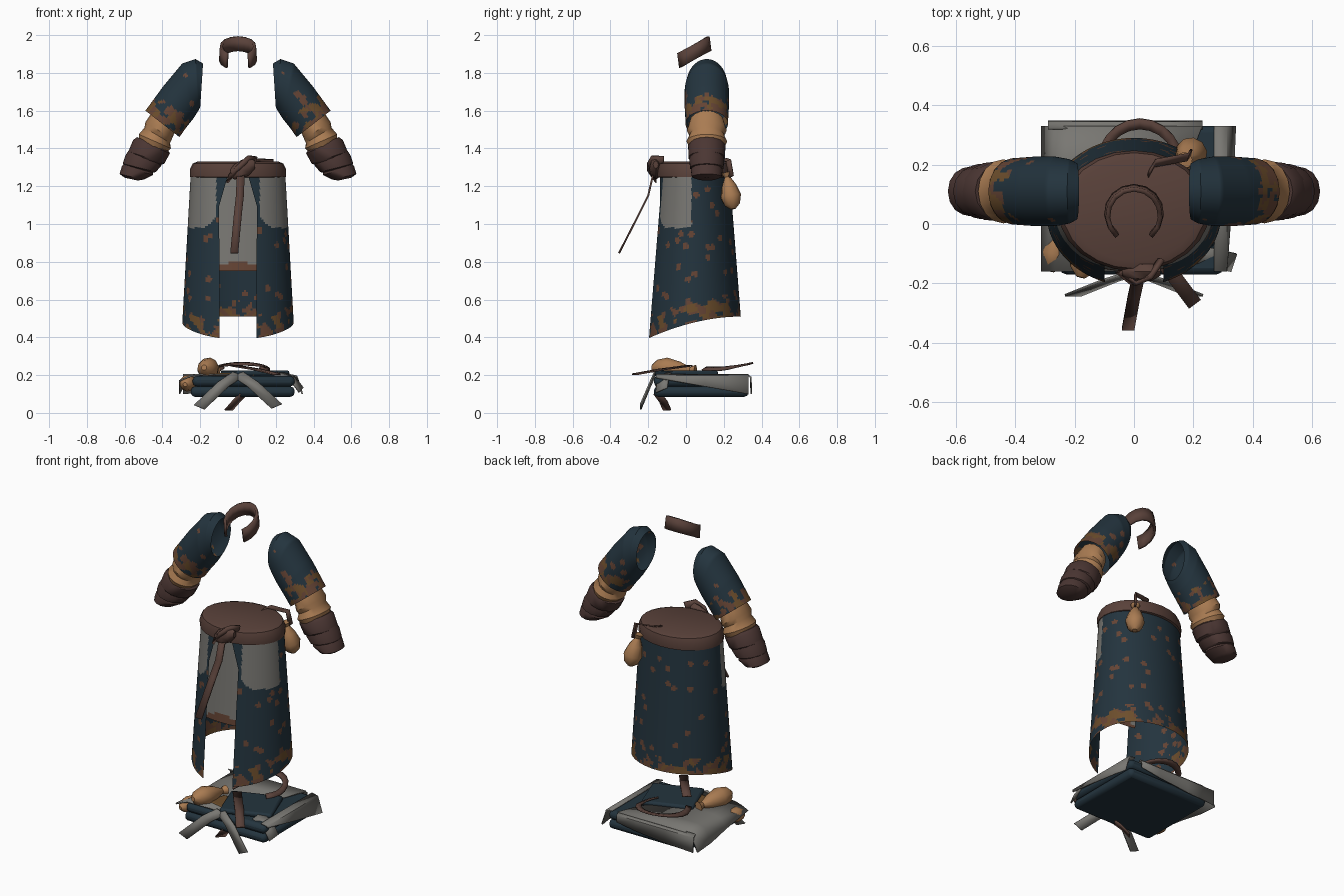
import bpy, math, random
from mathutils import Vector as V, noise

if "Cube" in bpy.data.objects:
    bpy.data.objects.remove(bpy.data.objects["Cube"])

random.seed(4)
COLOURS = {
    "navy_cloth": (0.017, 0.034, 0.048), "grey_linen": (0.19, 0.185, 0.17),
    "tan_leather": (0.40, 0.20, 0.085), "brown_leather": (0.10, 0.053, 0.042),
    "dark_bracer": (0.070, 0.037, 0.033), "ochre_stain": (0.15, 0.075, 0.025),
    "rust_stain": (0.13, 0.058, 0.035),
}
MATS = list(COLOURS)
for n, c in COLOURS.items():
    bpy.data.materials.new(n).diffuse_color = (*c, 1)
NAVY, GREY, TAN, BROWN, BRACER, OCHRE, RUST = range(7)


def make(name, verts, faces, mat=NAVY, rule=None, thick=0):
    me = bpy.data.meshes.new(name)
    me.from_pydata([tuple(v) for v in verts], [], faces)
    for m in MATS:
        me.materials.append(bpy.data.materials[m])
    for p in me.polygons:
        p.material_index = rule(p.center) if rule else mat
    ob = bpy.data.objects.new(name, me)
    bpy.context.collection.objects.link(ob)
    if thick:
        s = ob.modifiers.new("thickness", "SOLIDIFY")
        s.thickness, s.offset = thick, 0
    return ob


def grid(name, rows, closed=False, caps=False, **kw):
    """Skin a list of equally long point rows."""
    n = len(rows[0])
    faces = [(r * n + i, r * n + (i + 1) % n, (r + 1) * n + (i + 1) % n, (r + 1) * n + i)
             for r in range(len(rows) - 1) for i in range(n if closed else n - 1)]
    if caps:
        faces += [tuple(reversed(range(n))), tuple(range((len(rows) - 1) * n, len(rows) * n))]
    return make(name, [p for r in rows for p in r], faces, **kw)


def loft(name, rings, n=14, steps=1, **kw):
    """Rings are (centre, axis u, axis v); steps subdivides between rings."""
    rows = []
    rings = [tuple(V(a) for a in r) for r in rings]
    for k in range((len(rings) - 1) * steps + 1):
        i = min(k // steps, len(rings) - 2)
        t = k / steps - i
        c, u, v = (a.lerp(b, t) for a, b in zip(rings[i], rings[i + 1]))
        rows.append([c + u * math.cos(a) + v * math.sin(a)
                     for a in (2 * math.pi * j / n for j in range(n))])
    return grid(name, rows, closed=True, **kw)


def ribbon(name, pts, side, mat, thick=0.008):
    s = V(side)
    return grid(name, [[V(p) - s, V(p) + s] for p in pts], mat=mat, thick=thick)


def slab(name, x0, x1, y0, y1, z0, z1, mat, bevel=0.02, turn=0, rule=None):
    cx, cy = (x0 + x1) / 2, (y0 + y1) / 2
    ca, sa = math.cos(turn), math.sin(turn)
    rows = [[(cx + (x - cx) * ca - (y - cy) * sa, cy + (x - cx) * sa + (y - cy) * ca, z)
             for x, y in ((x0, y0), (x1, y0), (x1, y1), (x0, y1))] for z in (z0, z1)]
    ob = grid(name, rows, closed=True, caps=True, mat=mat, rule=rule)
    b = ob.modifiers.new("soft_folds", "BEVEL")
    b.width, b.segments = bevel, 2
    return ob


# Stain patterns: dense blotches close to a hem, scattered spots above it
def stain(c, hem, seed):
    a = noise.noise(c * 17 + V((seed, 0, 0)))
    b = noise.noise(c * 21 + V((0, seed + 9, 0)))
    if hem < 0.1 and a > -0.12 + hem * 4:
        return OCHRE if b > -0.05 else RUST
    if hem < 0.12 and b > 0.12 + hem * 2:
        return RUST
    return NAVY


# Skirt: open in front, hem lower in front, pale hip panels
def skirt_point(side, h, t):
    th0 = math.asin((0.05 + 0.05 * min(1, h * 5)) / (0.25 + 0.05 * h))
    th = th0 + (2 * math.pi - 2 * th0) * t
    hem = 0.51 - 0.12 * ((1 + math.cos(th)) / 2) ** 1.9
    a, b = 0.25 + 0.045 * h, 0.185 + 0.065 * h
    return V((a * math.sin(th), 0.045 - 0.005 * h - b * math.cos(th), 1.27 + (hem - 1.27) * h))


spots = [skirt_point(0, random.uniform(0.1, 0.85), random.random()) for _ in range(60)]


def skirt_rule(c):
    ax = abs(c.x)
    low = 0.98 + 5 * max(0, 0.19 - ax) ** 1.7 + 40 * max(0, c.y + 0.01) ** 2.4
    if ax > 0.115 and c.y < 0.03 and c.z > low:
        return GREY
    f = max(0, min(1, (0.24 - c.y) / 0.44))
    m = stain(c, c.z - 0.51 + 0.12 * f ** 1.9, 3)
    if m == NAVY and any((c - s).length < 0.017 for s in spots):
        return RUST
    return m


grid("skirt", [[skirt_point(0, h / 70, i / 150) for i in range(151)] for h in range(71)],
     rule=skirt_rule)

# Pale underskirt panel seen through the front opening, with stained tip
grid("underskirt_panel",
     [[(x / 100, -0.125 - 0.035 * h / 30 + 0.9 * (x / 100) ** 2, 1.27 - 0.52 * h / 30)
       for x in range(-13, 14)] for h in range(31)],
     rule=lambda c: RUST if c.z < 0.81 - 0.35 * abs(c.x) else GREY)

# Belt with closed top
loft("belt", [((0, 0.045, z), (a, 0, 0), (0, b, 0)) for z, a, b in
              ((1.245, 0.245, 0.185), (1.25, 0.255, 0.2), (1.29, 0.255, 0.203),
               (1.32, 0.24, 0.195), (1.33, 0.215, 0.17))], n=24, caps=True, mat=BROWN)

# Belt knot, loops and hanging tail
loft("belt_knot", [((0.02 + x, -0.16, 1.29 + x * 0.35), (0, s * 0.7, 0), (0, 0, s)) for x, s in
                   ((-0.06, 0.02), (-0.04, 0.04), (0, 0.05), (0.04, 0.045), (0.07, 0.02))],
     n=8, caps=True, mat=BROWN)
ribbon("belt_loop", [(-0.05, -0.16, 1.24), (0.0, -0.2, 1.30), (0.05, -0.18, 1.34),
                     (0.09, -0.12, 1.335)], (0.008, 0, 0.022), BROWN, 0.015)
ribbon("belt_tail", [(0.015, -0.17, 1.28), (0.01, -0.2, 1.15), (0, -0.245, 1.06),
                     (-0.02, -0.355, 0.845)], (0.021, 0, 0), BROWN, 0.01)

# Collar: raised band, open at the front
collar = []
for i in range(13):
    a = math.radians(-140 + 280 * i / 12)
    x, y = 0.093 * math.sin(a), 0.037 + 0.09 * math.cos(a)
    collar.append([(x, y, 1.845 + 0.56 * y), (x * 0.95, y - 0.01, 1.922 + 0.56 * y)])
grid("collar", collar, mat=BROWN, thick=0.016)


# Sleeves and bracers: rings from an outer to an inner point in the xz plane
def arm_part(name, s, prof, **kw):
    loft(name, [((s * (ax + bx) / 2, 0.11, (az + bz) / 2),
                 (s * (ax - bx) / 2, 0, (az - bz) / 2), (0, w, 0))
                for ax, az, bx, bz, w in prof], **kw)


SLEEVE = [(0.185, 1.85, 0.2, 1.62, 0.095), (0.225, 1.873, 0.207, 1.605, 0.108),
          (0.295, 1.85, 0.235, 1.56, 0.117), (0.395, 1.73, 0.275, 1.51, 0.117),
          (0.49, 1.60, 0.31, 1.46, 0.112)]
CUFF = [(0.45, 1.60, 0.335, 1.485, 0.09), (0.49, 1.54, 0.35, 1.45, 0.106),
        (0.495, 1.51, 0.36, 1.43, 0.092), (0.525, 1.475, 0.355, 1.40, 0.108),
        (0.525, 1.43, 0.385, 1.37, 0.09)]
BANDS = [[(0.535, 1.46, 0.37, 1.39, 0.09), (0.555, 1.445, 0.36, 1.375, 0.101),
          (0.58, 1.385, 0.39, 1.32, 0.098), (0.565, 1.36, 0.42, 1.31, 0.08)],
         [(0.565, 1.41, 0.41, 1.35, 0.08), (0.595, 1.365, 0.405, 1.31, 0.095),
          (0.61, 1.32, 0.435, 1.275, 0.09), (0.59, 1.30, 0.46, 1.27, 0.07)],
         [(0.59, 1.34, 0.45, 1.29, 0.07), (0.615, 1.305, 0.45, 1.26, 0.086),
          (0.627, 1.265, 0.50, 1.235, 0.08), (0.6, 1.245, 0.53, 1.23, 0.05)]]


def sleeve_rule(s):
    arm_spots = [V((s * random.uniform(0.22, 0.45), random.choice((0.0, 0.22)),
                    random.uniform(1.55, 1.83))) for _ in range(14)]

    def rule(c):
        hem = (c.z - 1.46 - (abs(c.x) - 0.31) * 0.78) * 0.79
        m = stain(c, max(0, hem), 5 * s)
        return RUST if m == NAVY and any((c - p).length < 0.02 for p in arm_spots) else m
    return rule


for s, side in ((1, "right"), (-1, "left")):
    arm_part("sleeve_" + side, s, SLEEVE, n=64, steps=12, rule=sleeve_rule(s))
    arm_part("cuff_" + side, s, CUFF, n=16, mat=TAN)
    for i, band in enumerate(BANDS):
        arm_part(f"bracer_{side}_{i}", s, band, n=14, caps=True, mat=BRACER)


# Pouches: lumpy bags
def pouch(name, top, bottom, r, flat=1.0):
    t, b = V(top), V(bottom)
    d = (b - t).normalized()
    u = d.orthogonal().normalized()
    w = d.cross(u)
    loft(name, [(t.lerp(b, k), u * r * q, w * r * q * flat) for k, q in
                ((0, 0.5), (0.12, 0.28), (0.35, 0.7), (0.65, 1), (0.88, 0.75), (1, 0.25))],
         n=10, caps=True, mat=TAN)


pouch("belt_pouch", (0.17, 0.215, 1.27), (0.205, 0.25, 1.08), 0.055)
ribbon("pouch_tie", [(0.05, 0.17, 1.335), (0.07, 0.205, 1.34), (0.18, 0.225, 1.335),
                     (0.19, 0.24, 1.25)], (0.004, 0.012, 0.006), BROWN)

# Folded clothes pile
for i, z in enumerate((0.085, 0.14)):
    slab(f"folded_robe_{i}", -0.25 + 0.01 * i, 0.30, -0.17, 0.33, z, z + 0.055, NAVY, 0.022)
slab("folded_top", -0.06, 0.24, -0.13, 0.13, 0.195, 0.225, NAVY, 0.012, turn=0.35)
slab("folded_trim", -0.12, 0.1, -0.12, 0.0, 0.195, 0.212, OCHRE, 0.006, turn=-0.2)

# Pale cloth draped over the pile, falling at left, right and back
grid("draped_linen", [[(-0.31, y, z), (-0.265, y, 0.19), (-0.22, y, 0.203), (x, y, 0.203)]
                      for y, z, x in ((-0.16, 0.17, 0.02), (0.05, 0.14, 0.05),
                                      (0.2, 0.11, 0.18), (0.33, 0.10, 0.23))],
     mat=GREY, thick=0.008)
grid("linen_right_fold", [[(0.27, y, 0.203), (0.31, y, 0.195), (0.34 - k, y, z)]
                          for y, z, k in ((-0.16, 0.185, 0.03), (0.1, 0.14, 0.01),
                                          (0.33, 0.10, 0))], mat=GREY, thick=0.008)
grid("linen_back_fold", [[(x, 0.32, 0.203), (x, 0.342, 0.19), (x, 0.345, z)]
                         for x, z in ((-0.29, 0.10), (-0.1, 0.11), (0.1, 0.13), (0.23, 0.15))],
     mat=GREY, thick=0.008)

# Loose linen strips over the front edge
for name, s, tip in (("strip_left", -1, 0.03), ("strip_right", 1, 0.035)):
    ribbon("linen_" + name, [(0, -0.165, 0.205), (s * 0.08, -0.19, 0.15),
                             (s * 0.205, -0.24, tip)], (0.028, 0, s * 0.012), GREY)
ribbon("linen_side_strip", [(0.2, -0.1, 0.21), (0.29, -0.12, 0.18), (0.335, -0.13, 0.12)],
       (0.01, 0.03, 0.012), GREY)

# Leather straps and coil lying on the pile
ribbon("loose_strap", [(-0.02, 0.02, 0.25), (0.1, -0.13, 0.23), (0.205, -0.27, 0.205)],
       (0.02, 0.015, 0), BROWN)
ribbon("strap_end", [(0.03, -0.15, 0.1), (-0.01, -0.12, 0.06), (-0.05, -0.1, 0.015)],
       (0.02, 0.02, 0), BROWN)
coil = []
for i in range(17):
    a = math.radians(-130 + 260 * i / 16)
    x, y = math.sin(a), math.cos(a)
    coil.append([(0.02 + 0.15 * x, 0.19 + 0.165 * y, 0.225 + 0.04 * max(0, y)),
                 (0.02 + 0.12 * x, 0.19 + 0.13 * y, 0.24 + 0.015 * max(0, y))])
grid("strap_coil", coil, mat=BROWN, thick=0.01)
pouch("pile_pouch", (-0.12, 0.05, 0.225), (-0.18, -0.18, 0.24), 0.06, 0.95)
pouch("small_pile_pouch", (-0.24, 0.02, 0.17), (-0.28, -0.16, 0.15), 0.045)

# Smooth shading with sharp creases kept
for ob in bpy.context.scene.objects:
    ob.select_set(True)
bpy.context.view_layer.objects.active = bpy.data.objects["skirt"]
bpy.ops.object.shade_smooth_by_angle(angle=math.radians(40))

for m in bpy.data.materials:
    if m.users and not m.is_grease_pencil:
        m.use_nodes = True
        m.node_tree.nodes["Principled BSDF"].inputs["Base Color"].default_value = m.diffuse_color
